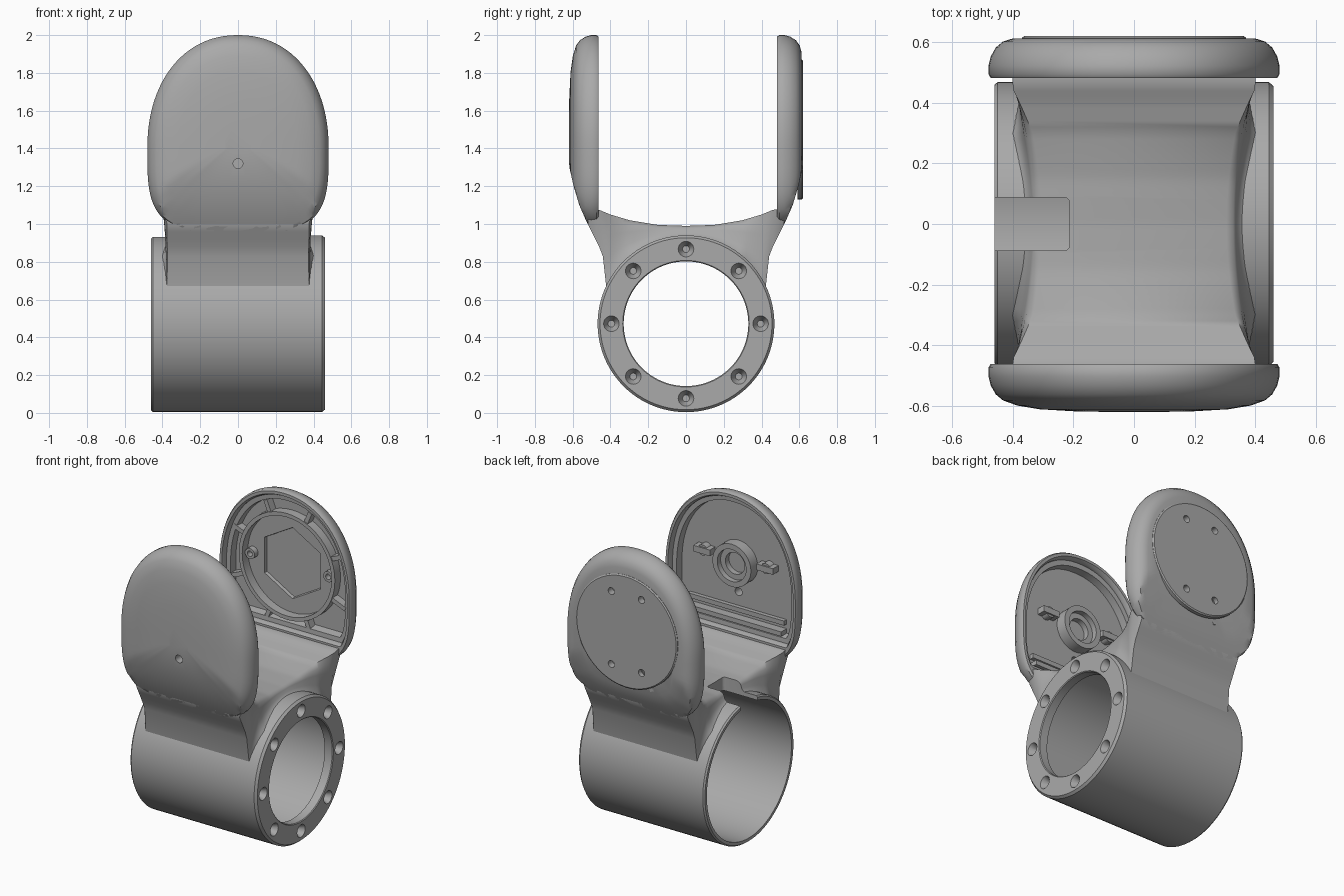
import bpy, bmesh, math
from mathutils import Vector

if "Cube" in bpy.data.objects:
    bpy.data.objects.remove(bpy.data.objects["Cube"])

grey = bpy.data.materials.new("plain grey")
grey.use_nodes = True
COLOUR = (0.4, 0.4, 0.4, 1)
grey.diffuse_color = COLOUR
grey.node_tree.nodes["Principled BSDF"].inputs["Base Color"].default_value = COLOUR


def loft(name, rings, closed=False):
    """Skin a list of equal-length point rings; cap the ends or join last to first."""
    bm = bmesh.new()
    rows = [[bm.verts.new(p) for p in ring] for ring in rings]
    n = len(rows[0])
    pairs = list(zip(rows, rows[1:])) + ([(rows[-1], rows[0])] if closed else [])
    for a, b in pairs:
        for i in range(n):
            j = (i + 1) % n
            bm.faces.new((a[i], a[j], b[j], b[i]))
    if not closed:
        bm.faces.new(rows[0])
        bm.faces.new(rows[-1])
    bmesh.ops.recalc_face_normals(bm, faces=bm.faces)
    mesh = bpy.data.meshes.new(name)
    bm.to_mesh(mesh)
    bm.free()
    mesh.materials.append(grey)
    ob = bpy.data.objects.new(name, mesh)
    bpy.context.collection.objects.link(ob)
    return ob


def lathe(name, profile, axis, centre, sides=64, closed=False, turn=0.0):
    """Turn (radius, height) points around the x or y axis through centre."""
    rings = []
    for r, h in profile:
        ring = []
        for i in range(sides):
            a = math.tau * i / sides + turn
            u, v = r * math.cos(a), r * math.sin(a)
            p = {"x": (h, u, v), "y": (u, h, v)}[axis]
            ring.append(Vector(p) + Vector(centre))
        rings.append(ring)
    return loft(name, rings, closed)


def box(name, lo, hi):
    (x0, y0, z0), (x1, y1, z1) = lo, hi
    return loft(name, [[(x0, y0, z), (x1, y0, z), (x1, y1, z), (x0, y1, z)] for z in (z0, z1)])


def select_only(ob):
    bpy.ops.object.select_all(action="DESELECT")
    ob.select_set(True)
    bpy.context.view_layer.objects.active = ob


def smooth(ob, degrees=35):
    select_only(ob)
    bpy.ops.object.shade_smooth_by_angle(angle=math.radians(degrees))


def cut(ob, cutters):
    for c in cutters:
        c.hide_render = True
        mod = ob.modifiers.new("cut", "BOOLEAN")
        mod.operation, mod.solver, mod.object = "DIFFERENCE", "EXACT", c
        select_only(ob)
        bpy.ops.object.modifier_apply(modifier=mod.name)


def interp(points, t):
    for (a, va), (b, vb) in zip(points, points[1:]):
        if t <= b:
            return va + (vb - va) * (t - a) / (b - a)
    return points[-1][1]


# Horizontal tube with an inward flange at one end
TZ = 0.472
tube = lathe("tube", [(0.46, -0.46), (0.468, -0.45), (0.468, 0.445), (0.455, 0.46),
                      (0.335, 0.46), (0.33, 0.455), (0.33, 0.40), (0.44, 0.40), (0.44, -0.46)],
             "x", (0, 0, TZ), 96, closed=True)

# Screw holes around the flange
screws = []
for i in range(8):
    a = math.tau * i / 8
    screws.append(lathe("screw_cutter", [(0.018, 0.41), (0.046, 0.47)], "x",
                        (0, 0.395 * math.cos(a), TZ + 0.395 * math.sin(a)), 24))
cut(tube, screws)

# Saddle neck joining the tube to both cups: FLARE gives its depth by height
FLARE = [(0.72, 0.42), (0.80, 0.43), (0.87, 0.455), (0.95, 0.495), (1.02, 0.53),
         (1.10, 0.565), (1.20, 0.595), (1.40, 0.64)]
UNDERSIDE = [(y, z) for z, y in FLARE]
TOP = [(0, 0.99), (0.15, 0.995), (0.30, 1.02), (0.40, 1.05), (0.46, 1.075), (0.6, 1.085)]
SIDE = ((0, 0.05), (0.15, 0.025), (0.4, 0.008), (0.7, 0), (0.88, -0.008), (1, -0.03))
sections = []
STEPS = 52
for k in range(STEPS + 1):
    y = 0.02 * (k - STEPS / 2)
    d = abs(y)
    low = TZ + math.sqrt(0.455 ** 2 - d * d) if d < 0.43 else interp(UNDERSIDE, d)
    high = interp(TOP, d)
    w = 0.335 + 0.065 * min(1, (d / 0.45) ** 2)
    end = min(1, max(0, (d - 0.3) / 0.14))
    half = [(w + extra * (1 - end) - 0.025 * (1 - t) * end, low + (high - low) * t)
            for t, extra in SIDE]
    sections.append([(x, y, z) for x, z in half] + [(-x, y, z) for x, z in reversed(half)])
neck = loft("saddle_neck", sections)

# Slot at the open end of the tube
slot = box("slot_cutter", (-0.6, -0.088, 0.75), (-0.212, 0.088, 1.2))
select_only(slot)
bev = slot.modifiers.new("round", "BEVEL")
bev.width, bev.segments = 0.02, 3
bpy.ops.object.modifier_apply(modifier=bev.name)
cut(tube, [slot])
cut(neck, [slot])
smooth(tube)
smooth(neck, 50)


def outline(scale, y, floor=0.0, n=96):
    """Rounded pad outline, squarer below, drawn in to follow the neck flare."""
    pts = []
    for i in range(n):
        a = math.tau * i / n
        c, s = math.cos(a), math.sin(a)
        e, b = (2.15, 0.60) if s >= 0 else (3.6, 0.45)
        x = 0.48 * math.copysign(abs(c) ** (2 / e), c)
        z = 1.4 + b * math.copysign(abs(s) ** (2 / e), s)
        z = max(1.45 + (z - 1.45) * scale, floor)
        depth = min(abs(y), interp(FLARE, z))
        pts.append((x * scale, math.copysign(depth, y), z))
    return pts


OUTER = [(0.985, 0), (1, 0.012), (1, 0.04), (0.985, 0.07), (0.95, 0.1), (0.9, 0.12)]
INNER = [(0.95, 0, 1.09), (0.93, 0.02, 1.1), (0.93, 0.035, 1.1), (0.87, 0.037, 1.13), (0.86, 0.085, 1.14)]


def cup(name, side, rim, crown):
    inner = [outline(s, side * (rim + d), f) for s, d, f in reversed(INNER)]
    outer = [outline(s, side * (rim + d)) for s, d in OUTER + crown]
    return loft(name, inner + outer)


front_cup = cup("front_cup", -1, 0.462, [(0.8, 0.137), (0.65, 0.149), (0.4, 0.156), (0.15, 0.158)])
back_cup = cup("back_cup", 1, 0.482, [(0.84, 0.129), (0.7, 0.131)])

# Small through hole in the front cup
pin = lathe("pin_cutter", [(0.026, -0.7), (0.026, -0.5)], "y", (0, 0, 1.32), 16)
cut(front_cup, [pin])

# Round seat on the back of the rear cup
seat = lathe("round_seat", [(0.37, 0.59), (0.37, 0.614), (0.362, 0.62)], "y", (0, 0, 1.5), 64)
holes = [lathe("hole_cutter", [(0.023, 0.575), (0.023, 0.7)], "y", (x, 0, z), 16)
         for x in (-0.11, 0.11) for z in (1.26, 1.74)]
hexagon = lathe("hexagon_cutter", [(0.25, 0.5), (0.23, 0.588)], "y", (0, 0, 1.5), 6,
                turn=math.pi / 6)
cut(back_cup, holes + [hexagon])
cut(seat, holes)
for ob in (front_cup, back_cup, seat):
    smooth(ob)


def ring(name, r_out, r_in, y0, y1, z):
    ob = lathe(name, [(r_out, y0), (r_out, y1), (r_in, y1), (r_in, y0)], "y", (0, 0, z), 48, True)
    smooth(ob)


# Rear cup inside: ring wall, radial ribs and side pegs
ring("rear_ring_wall", 0.35, 0.325, 0.572, 0.508, 1.5)
for i in range(8):
    a = math.tau * (i + 0.5) / 8
    c, s = math.cos(a), math.sin(a)
    r_end = min(0.42 / abs(c), 0.37 / abs(s)) if s < 0 else 0.425
    rib = box("rear_rib", (0.34, 0.515, -0.014), (r_end, 0.572, 0.014))
    rib.rotation_euler.y = -a
    rib.location.z = 1.5
for x in (-0.285, 0.285):
    peg = lathe("rear_peg", [(0.035, 0.572), (0.035, 0.53), (0.018, 0.53), (0.018, 0.572)],
                "y", (x, 0, 1.5), 20, True)
    smooth(peg)

# Front cup inside: stepped boss, side clips and lower ledges
ring("front_boss", 0.14, 0.105, -0.552, -0.475, 1.52)
ring("front_boss_step", 0.11, 0.07, -0.552, -0.51, 1.52)
for x in (-0.23, 0.23):
    box("front_clip", (x - 0.06, -0.552, 1.53), (x + 0.06, -0.49, 1.57))
    post = lathe("front_clip_post", [(0.035, -0.552), (0.035, -0.5)], "y", (x, 0, 1.55), 16)
    smooth(post)
for z, y in ((1.14, -0.49), (1.2, -0.52)):
    box("front_ledge", (-0.35, -0.552, z), (0.35, y, z + 0.03))

# Remove the cutting helpers
for ob in [o for o in bpy.data.objects if "_cutter" in o.name]:
    bpy.data.objects.remove(ob)
